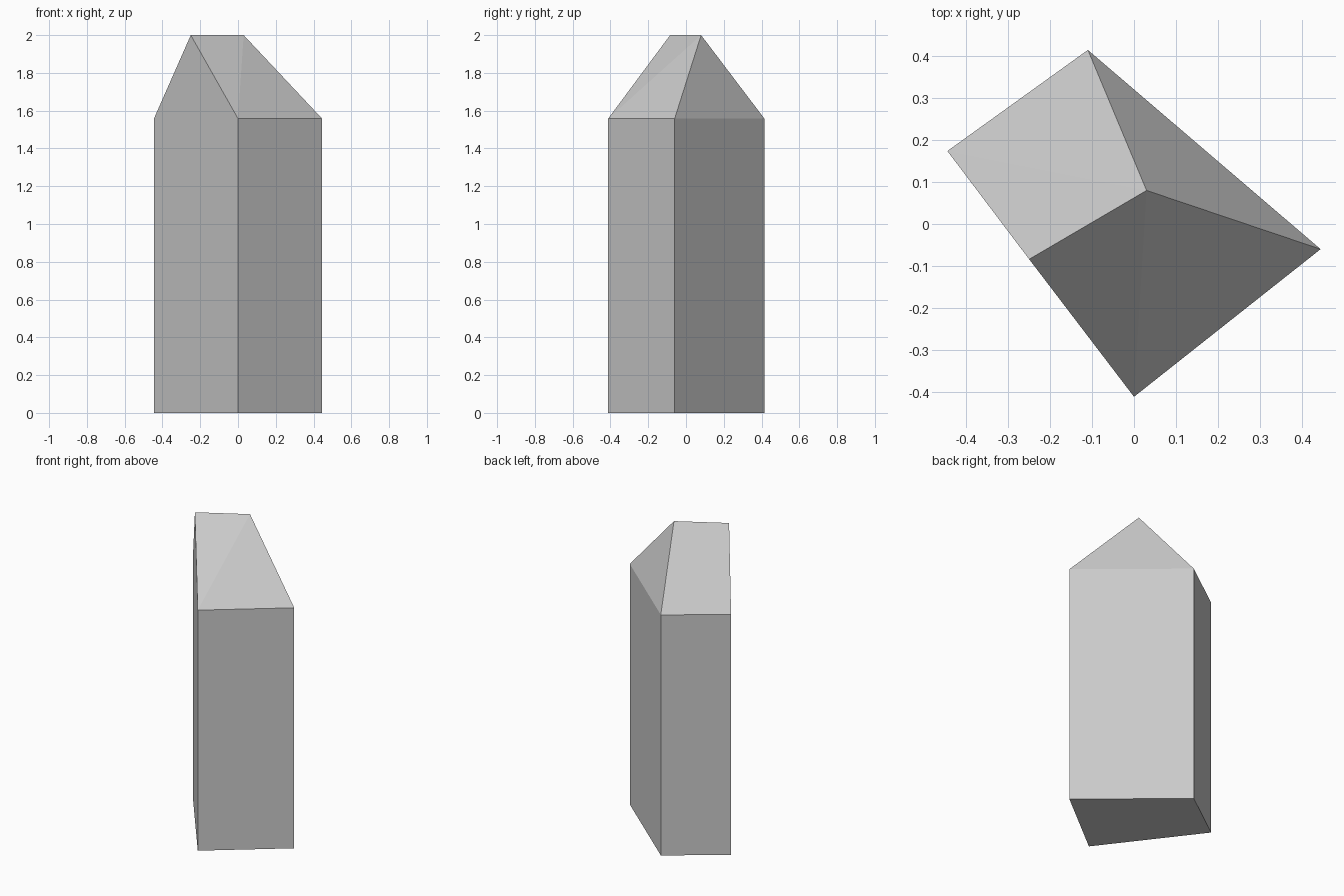
import bpy, bmesh

if "Cube" in bpy.data.objects:
    bpy.data.objects.remove(bpy.data.objects["Cube"])

# Skewed four-sided footprint (left, front, right, back), wall height, sloping ridge line in plan
footprint = [(-0.445, 0.174), (0.0, -0.412), (0.445, -0.06), (-0.11, 0.415)]
ridge = [(-0.25, -0.084), (0.03, 0.08)]
EAVE, TOP = 1.558, 2.0

bm = bmesh.new()
low = [bm.verts.new((x, y, 0)) for x, y in footprint]
eave = [bm.verts.new((x, y, EAVE)) for x, y in footprint]
gable, hip = [bm.verts.new((x, y, TOP)) for x, y in ridge]
left, front, right, back = eave

# Base and walls
bm.faces.new(low[::-1])
for i in range(4):
    j = (i + 1) % 4
    bm.faces.new((low[i], low[j], eave[j], eave[i]))

# Roof: upright gable, two slopes (split on their diagonals), hipped end
for face in ((left, front, gable), (front, hip, gable), (front, right, hip),
             (right, back, hip), (back, left, hip), (left, gable, hip)):
    bm.faces.new(face)

bmesh.ops.recalc_face_normals(bm, faces=bm.faces[:])
mesh = bpy.data.meshes.new("pointed_block")
bm.to_mesh(mesh)
bm.free()
bpy.context.collection.objects.link(bpy.data.objects.new("pointed_block", mesh))
